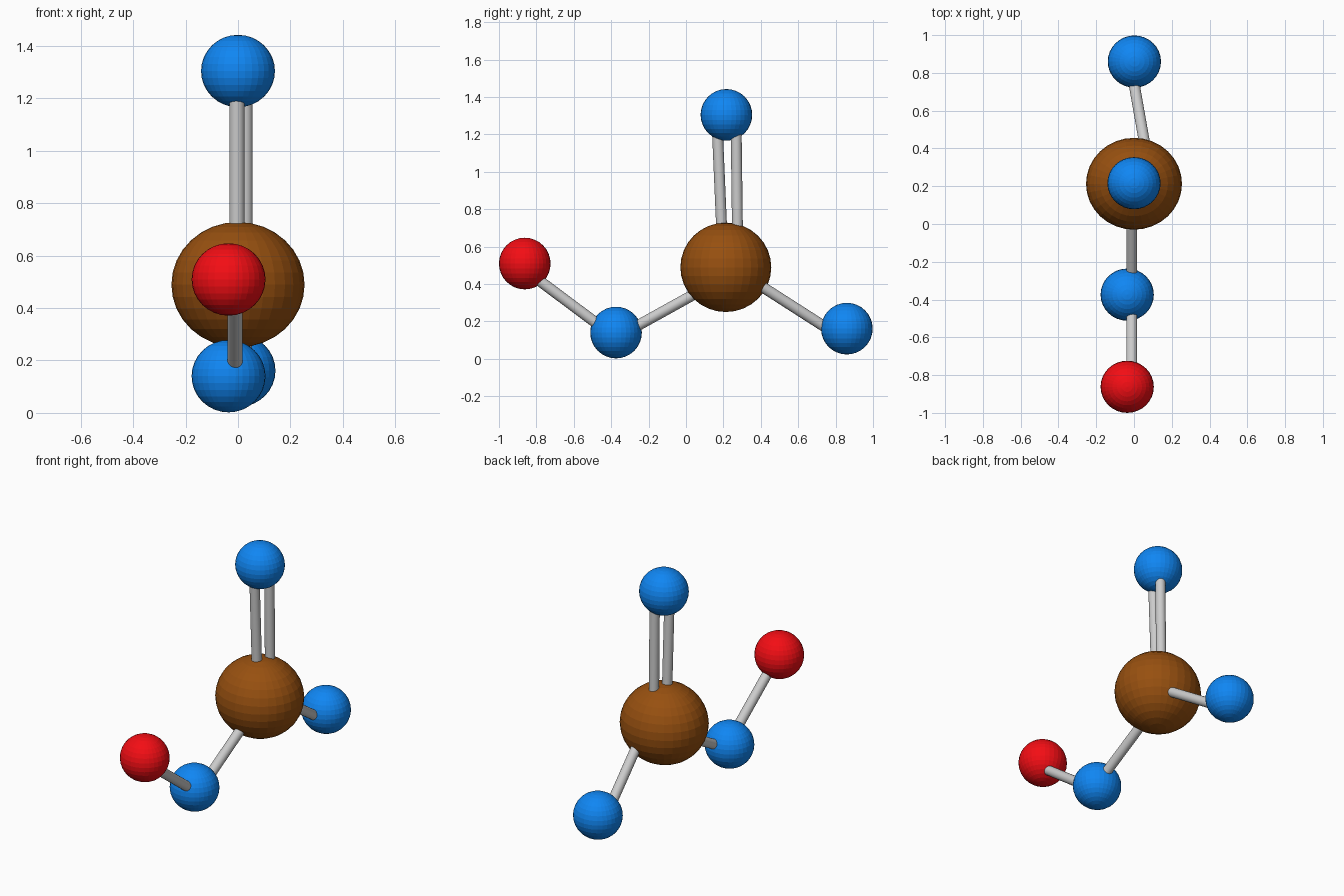
import bpy
from mathutils import Vector

if "Cube" in bpy.data.objects:
    bpy.data.objects.remove(bpy.data.objects["Cube"])


def material(name, rgb):
    m = bpy.data.materials.new(name)
    m.diffuse_color = (*rgb, 1)
    m.use_nodes = True
    m.node_tree.nodes["Principled BSDF"].inputs["Base Color"].default_value = m.diffuse_color
    return m


BLUE = material("blue", (0.005, 0.24, 0.9))
RED = material("red", (0.9, 0.004, 0.007))
BROWN = material("brown", (0.31, 0.08, 0.005))


def atom(name, center, radii, mat):
    bpy.ops.mesh.primitive_uv_sphere_add(segments=32, ring_count=16, radius=1, location=center)
    ob = bpy.context.object
    ob.name = name
    ob.scale = radii
    ob.data.materials.append(mat)


def bond(name, a, b, radius=0.029):
    a, b = Vector(a), Vector(b)
    d = b - a
    bpy.ops.mesh.primitive_cylinder_add(vertices=32, radius=radius, depth=d.length,
                                        location=(a + b) / 2)
    ob = bpy.context.object
    ob.name = name
    ob.rotation_euler = d.to_track_quat('Z', 'Y').to_euler()
    bpy.ops.object.shade_smooth_by_angle()


# Atoms: one large centre, three medium and one end atom
SMALL = (0.141, 0.138, 0.138)
atom("center_atom", (0, 0.213, 0.489), (0.254, 0.243, 0.239), BROWN)
atom("top_atom", (0, 0.216, 1.304), SMALL, BLUE)
atom("right_atom", (0.002, 0.86, 0.161), SMALL, BLUE)
atom("left_atom", (-0.036, -0.374, 0.14), SMALL, BLUE)
atom("end_atom", (-0.036, -0.862, 0.509), SMALL, RED)

# Double bond to the top atom
bond("double_bond_front", (-0.004, 0.167, 1.24), (-0.004, 0.194, 0.62))
bond("double_bond_back", (0.027, 0.268, 1.24), (0.027, 0.276, 0.62))

# Single bonds
bond("right_bond", (0.075, 0.32, 0.441), (-0.007, 0.785, 0.143))
bond("left_bond", (-0.012, -0.32, 0.143), (-0.012, 0.12, 0.387))
bond("end_bond", (-0.012, -0.83, 0.452), (-0.012, -0.44, 0.161))
